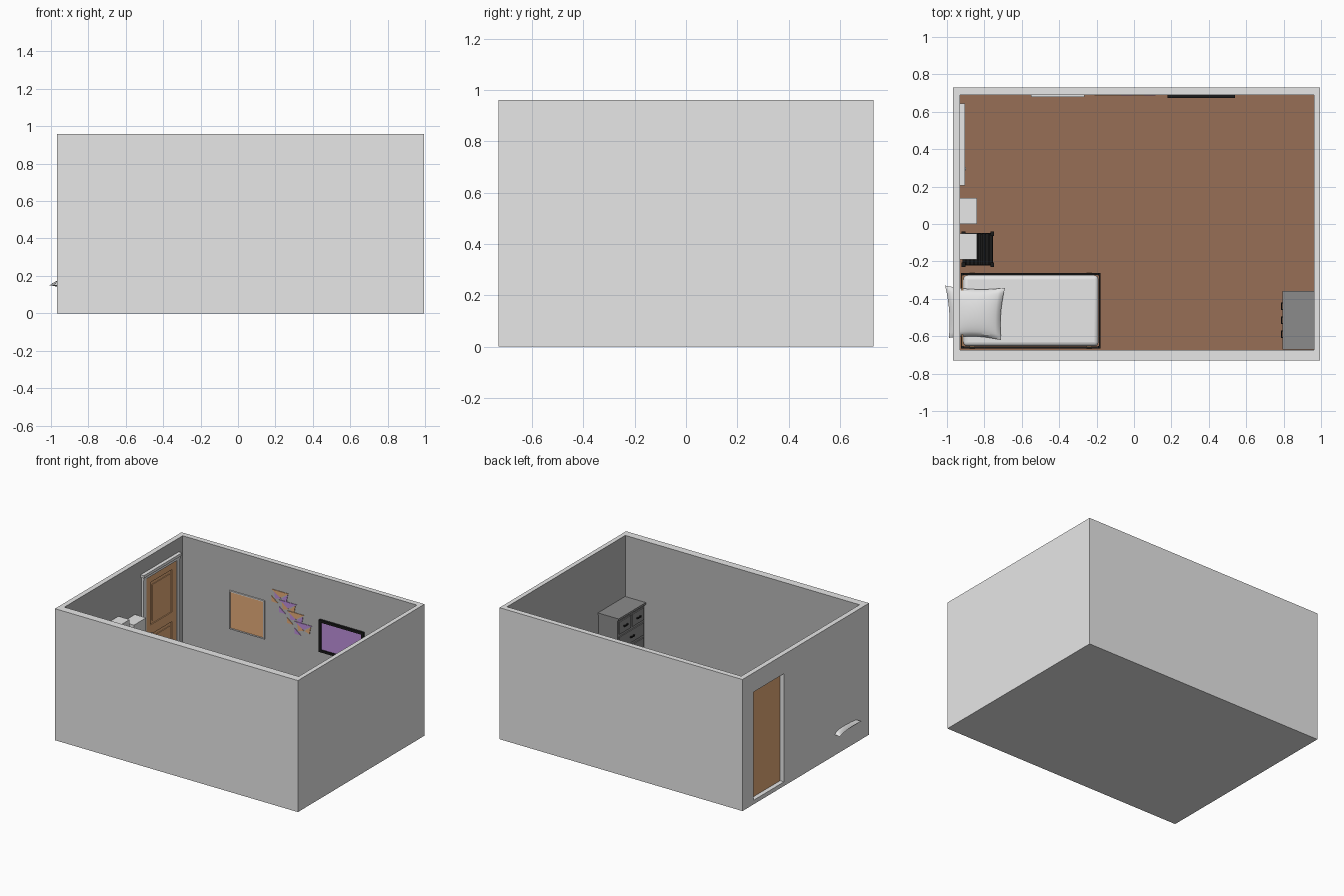
import bpy, bmesh, math
from mathutils import Vector

if "Cube" in bpy.data.objects:
    bpy.data.objects.remove(bpy.data.objects["Cube"])


def mat(name, r, g, b):
    m = bpy.data.materials.new(name)
    m.diffuse_color = (r, g, b, 1)
    m.use_nodes = True
    m.node_tree.nodes["Principled BSDF"].inputs["Base Color"].default_value = m.diffuse_color
    return m


WHITE = mat("white", .8, .8, .8)
INNER = mat("inner wall grey", .48, .48, .48)
GREY = mat("chest grey", .26, .26, .26)
FLOOR = mat("floor brown", .31, .157, .093)
WOOD = mat("warm wood", .78, .41, .19)
PURPLE = mat("purple", .51, .275, .71)
BLACK = mat("black", .01, .01, .01)


def finish(name, bm, *mats):
    bmesh.ops.recalc_face_normals(bm, faces=bm.faces)
    me = bpy.data.meshes.new(name)
    bm.to_mesh(me)
    bm.free()
    ob = bpy.data.objects.new(name, me)
    bpy.context.collection.objects.link(ob)
    for m in mats:
        me.materials.append(m)
    return ob


def boxes(name, m, *specs):
    """One object from boxes given as (x0, x1, y0, y1, z0, z1)."""
    bm = bmesh.new()
    for x0, x1, y0, y1, z0, z1 in specs:
        vs = bmesh.ops.create_cube(bm, size=1)["verts"]
        for v in vs:
            v.co = Vector((x0 if v.co.x < 0 else x1, y0 if v.co.y < 0 else y1, z0 if v.co.z < 0 else z1))
    return finish(name, bm, m)


def smooth(ob):
    bpy.context.view_layer.objects.active = ob
    ob.select_set(True)
    bpy.ops.object.shade_smooth_by_angle()
    ob.select_set(False)


# room shell: solid block with the room and the doorway cut out
X0, X1, Y0, Y1 = -.93, .962, -.674, .69
walls = boxes("walls", WHITE, (-.967, .995, -.73, .73, 0, .96))
for cut in ((X0, X1, Y0, Y1, .02, 1.2), (-1.1, -.9, .25, .6, .03, .82)):
    c = boxes("cutter", WHITE, cut)
    c.hide_render = True
    mod = walls.modifiers.new("cut", "BOOLEAN")
    mod.object, mod.operation, mod.solver = c, "DIFFERENCE", "EXACT"
    bpy.context.view_layer.objects.active = walls
    bpy.ops.object.modifier_apply(modifier=mod.name)
    bpy.data.objects.remove(c)
walls.data.materials.clear()
walls.data.materials.append(WHITE)
walls.data.materials.append(INNER)
# inner wall faces: normal points towards the room centre
for p in walls.data.polygons:
    c, n = p.center, p.normal
    inside = (abs(c.x - X0) < .002 or abs(c.x - X1) < .002) if abs(n.x) > .9 else \
             (abs(c.y - Y0) < .002 or abs(c.y - Y1) < .002) if abs(n.y) > .9 else False
    p.material_index = 1 if inside else 0
boxes("floor", FLOOR, (X0, X1, Y0, Y1, .019, .026))

# door with two raised panels, casing and knob
D = (-.935, -.918)
boxes("door", WOOD, (-.935, -.925, .25, .6, .03, .82),
      (*D, .25, .30, .03, .82), (*D, .55, .6, .03, .82),
      (*D, .3, .55, .03, .08), (*D, .3, .55, .39, .46), (*D, .3, .55, .77, .82),
      (-.926, -.920, .325, .525, .105, .365), (-.926, -.920, .325, .525, .485, .745))
boxes("door_casing", WHITE, (-.93, -.913, .215, .25, .026, .83), (-.93, -.913, .6, .635, .026, .83),
      (-.93, -.910, .215, .635, .82, .84), (-.93, -.904, .205, .645, .84, .86))
bm = bmesh.new()
bmesh.ops.create_uvsphere(bm, u_segments=16, v_segments=8, radius=.011)
bmesh.ops.translate(bm, vec=(-.908, .295, .4), verts=bm.verts)
smooth(finish("door_knob", bm, WHITE))

# two wall boxes
boxes("wall_box_left", WHITE, (X0, -.84, -.19, -.05, .52, .655))
boxes("wall_box_right", WHITE, (X0, -.84, 0, .14, .46, .595))


# framed boards on the back wall
def board(name, x0, x1, z0, z1, w, d, frame, panel):
    y = Y1 - d
    boxes(name + "_frame", frame, (x0, x1, y, Y1, z0, z0 + w), (x0, x1, y, Y1, z1 - w, z1),
          (x0, x0 + w, y, Y1, z0 + w, z1 - w), (x1 - w, x1, y, Y1, z0 + w, z1 - w))
    boxes(name + "_panel", panel, (x0 + w, x1 - w, Y1 - d * .5, Y1, z0 + w, z1 - w))


board("pin_board", -.55, -.265, .385, .665, .008, .010, WHITE, WOOD)
board("picture", .18, .54, .415, .65, .018, .016, BLACK, PURPLE)

# zigzag wall decoration: descending rows of triangular tiles
bm = bmesh.new()
for i in range(4):
    x, z = -.21 + i * .062, .765 - i * .062
    for k, tri in enumerate((((0, 0), (.14, 0), (.07, -.045)),
                             ((.02, -.01), (.075, -.05), (.03, -.062)),
                             ((.08, -.05), (.13, -.01), (.12, -.062)),
                             ((0, -.05), (.05, -.09), (.0, -.09)))):
        pts = [bm.verts.new((x + a, Y1 - .004, z + b)) for a, b in tri]
        f = bm.faces.new(pts)
        f.material_index = (i + (1 if k in (1, 2) else 0)) % 2
        r = bmesh.ops.extrude_face_region(bm, geom=[f])
        bmesh.ops.translate(bm, vec=(0, .004, 0), verts=[v for v in r["geom"] if isinstance(v, bmesh.types.BMVert)])
finish("zigzag_tiles", bm, WOOD, PURPLE)

# chest of drawers facing the door side
boxes("chest", GREY, (.805, X1, -.668, -.362, .026, .5), (.795, X1, -.672, -.358, .5, .515))
fronts, pulls = [], []
for r, zc in enumerate((.44, .33, .22, .11)):
    cols = ((-.44, .066), (-.59, .066)) if r == 0 else ((-.515, .141),)
    for yc, hw in cols:
        fronts.append((.798, .806, yc - hw, yc + hw, zc - .045, zc + .045))
        pulls += [(.786, .791, yc - .02, yc + .02, zc - .005, zc + .005),
                  (.786, .799, yc - .02, yc - .014, zc - .005, zc + .005),
                  (.786, .799, yc + .014, yc + .02, zc - .005, zc + .005)]
boxes("drawer_fronts", GREY, *fronts)
boxes("drawer_pulls", BLACK, *pulls)

# bed: posts, rails, cross beams, headboard
BX0, BX1, BY0, BY1 = -.925, -.178, -.665, -.262
posts = [(x, x + .014, y, y + .014, .026, h) for x, h in ((BX0, .17), (BX1 - .014, .13)) for y in (BY0, BY1 - .014)]
boxes("bed_frame", BLACK, *posts,
      (BX0, BX1, BY0, BY0 + .01, .07, .1), (BX0, BX1, BY1 - .01, BY1, .07, .1),
      (BX1 - .01, BX1, BY0, BY1, .07, .125), (BX0, BX0 + .008, BY0, BY1, .07, .1))
boxes("bed_beams", WOOD, *[(x - .015, x + .015, BY0 - .003, BY1 + .003, .055, .075) for x in (-.865, -.24)])
boxes("headboard", WOOD, (BX0 + .002, BX0 + .01, BY0 + .014, BY1 - .014, .09, .165))
mattress = boxes("mattress", WHITE, (BX0 + .012, BX1 - .012, BY0 + .012, BY1 - .012, .075, .14))
bv = mattress.modifiers.new("round", "BEVEL")
bv.width, bv.segments = .022, 4
smooth(mattress)

# pillow: two puffed grids with pinched corners
bm = bmesh.new()
N = 20
for side in (1, -1):
    grid = []
    for i in range(N + 1):
        for j in range(N + 1):
            u, v = 2 * i / N - 1, 2 * j / N - 1
            t = max(0, (1 - u * u) * (1 - v * v)) ** .45
            grid.append(bm.verts.new((-.85 + .15 * u * (1 - .08 * (1 - v * v)) + .01 * v * u,
                                      -.475 + .14 * v * (1 - .1 * (1 - u * u)) - .006 * u,
                                      .15 + side * (.042 if side > 0 else .012) * t)))
    for i in range(N):
        for j in range(N):
            a = i * (N + 1) + j
            bm.faces.new([grid[k] for k in (a, a + 1, a + N + 2, a + N + 1)])
bmesh.ops.remove_doubles(bm, verts=bm.verts, dist=1e-5)
smooth(finish("pillow", bm, WHITE))

# black slatted bedside table
TX0, TX1, TY0, TY1 = -.92, -.75, -.225, -.045
legs = [(x, x + .016, y, y + .016, .026, .22) for x in (TX0, TX1 - .016) for y in (TY0, TY1 - .016)]
caps = [(x - .002, x + .018, y - .004, y + .02, .22, .23) for x in (TX0, TX1 - .016) for y in (TY0, TY1 - .016)]
slats = [(TX0 + .004 + i * .0205, TX0 + .021 + i * .0205, TY0 + .006, TY1 - .006, .2, .21) for i in range(8)]
boxes("bedside_table", BLACK, *legs, *caps, *slats,
      (TX0, TX1, TY0 + .004, TY0 + .012, .17, .2), (TX0, TX1, TY1 - .012, TY1 - .004, .17, .2),
      (TX0 + .004, TX0 + .012, TY0, TY1, .17, .2), (TX1 - .012, TX1 - .004, TY0, TY1, .17, .2),
      (TX0 + .005, TX1 - .005, TY0 + .008, TY1 - .008, .08, .09))
